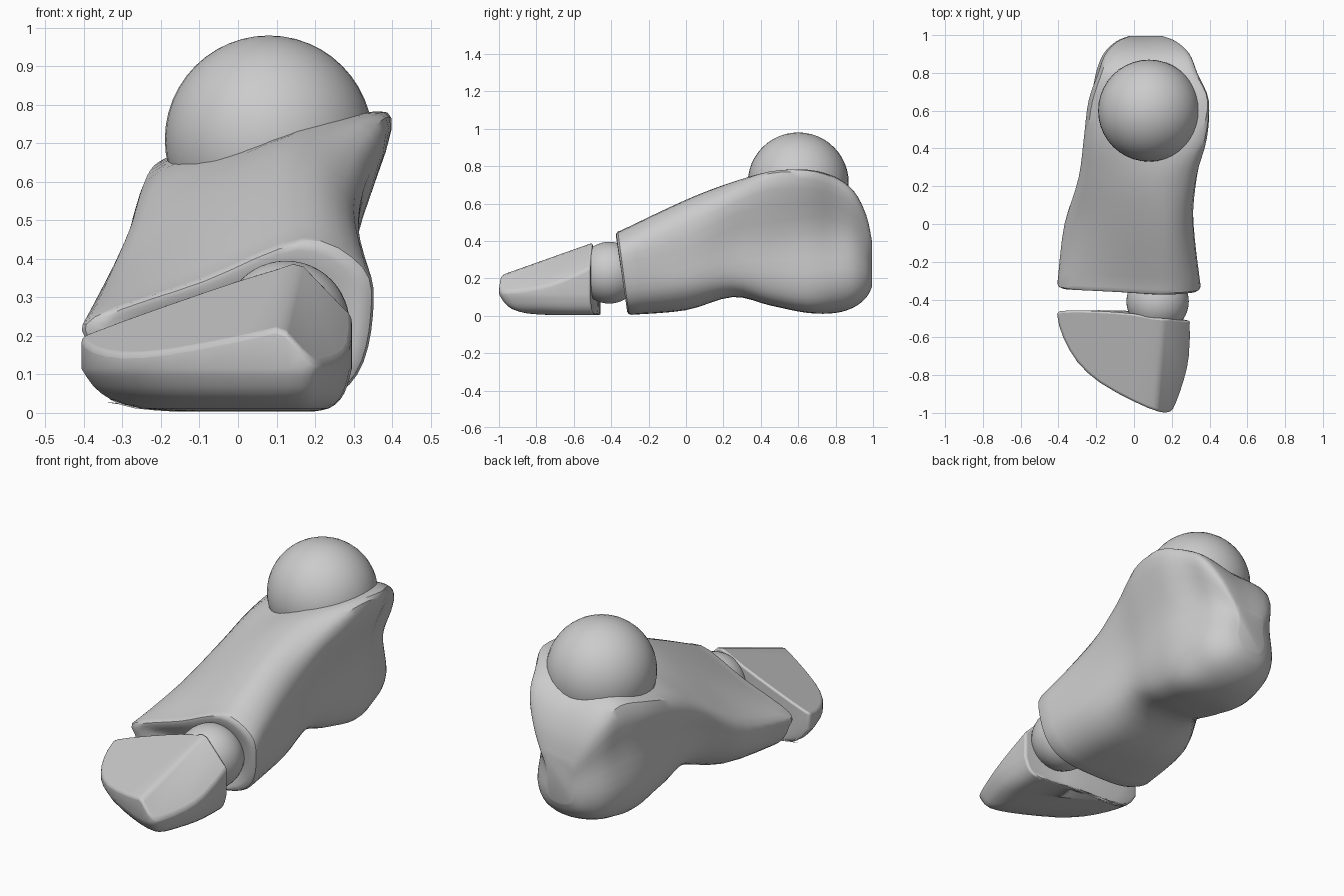
import bpy, bmesh
from mathutils import Vector

if "Cube" in bpy.data.objects:
    bpy.data.objects.remove(bpy.data.objects["Cube"])


def spline(pts, n, closed):
    """Catmull-Rom curve through pts, n steps per span."""
    out, m = [], len(pts)
    get = (lambda i: pts[i % m]) if closed else (lambda i: pts[max(0, min(m - 1, i))])
    for i in range(m if closed else m - 1):
        a, b, c, d = (get(i + k) for k in (-1, 0, 1, 2))
        for s in range(n):
            t = s / n
            out.append(0.5 * (2 * b + (c - a) * t + (2 * a - 5 * b + 4 * c - d) * t * t
                              + (3 * b - a - 3 * c + d) * t ** 3))
    if not closed:
        out.append(pts[-1])
    return out


def bridge(bm, rings):
    vs = [[bm.verts.new(p) for p in r] for r in rings]
    for a, b in zip(vs, vs[1:]):
        for i in range(len(a)):
            j = (i + 1) % len(a)
            bm.faces.new((a[i], a[j], b[j], b[i]))
    return vs


def finish(bm, name, bevel=0):
    bmesh.ops.recalc_face_normals(bm, faces=bm.faces[:])
    me = bpy.data.meshes.new(name)
    bm.to_mesh(me)
    bm.free()
    ob = bpy.data.objects.new(name, me)
    bpy.context.collection.objects.link(ob)
    bpy.ops.object.select_all(action='DESELECT')
    bpy.context.view_layer.objects.active = ob
    ob.select_set(True)
    if bevel:
        mod = ob.modifiers.new("soft_edges", 'BEVEL')
        mod.width, mod.segments, mod.limit_method, mod.angle_limit = bevel, 3, 'ANGLE', 0.6
        mod.use_clamp_overlap = False
    bpy.ops.object.shade_smooth_by_angle(angle=0.6)
    return ob


# Foot body: cross-sections along y, each running from the top left edge clockwise
sections = {
    -0.34: [(-.38, .25), (-.1, .35), (.17, .455), (.33, .38), (.35, .25), (.31, .1),
            (.2, .02), (0, .005), (-.2, .02), (-.34, .09), (-.39, .18)],
    0.0: [(-.34, .34), (-.1, .5), (.16, .62), (.30, .53), (.31, .3), (.29, .14),
          (.18, .045), (0, .03), (-.18, .045), (-.31, .12), (-.36, .22)],
    0.25: [(-.28, .48), (-.06, .62), (.17, .715), (.33, .65), (.285, .4), (.26, .2),
           (.18, .12), (.03, .10), (-.13, .12), (-.22, .2), (-.26, .34)],
    0.45: [(-.25, .58), (0, .69), (.27, .765), (.385, .73), (.30, .42), (.28, .19),
           (.21, .08), (.05, .055), (-.13, .08), (-.22, .18), (-.24, .36)],
    0.65: [(-.22, .64), (.08, .715), (.34, .78), (.395, .73), (.30, .45), (.30, .18),
           (.23, .045), (.05, .015), (-.14, .045), (-.22, .18), (-.22, .42)],
    0.8: [(-.17, .66), (.08, .70), (.28, .74), (.335, .69), (.255, .45), (.28, .2),
          (.21, .06), (.05, .015), (-.13, .06), (-.2, .2), (-.18, .42)],
}
rings = [[Vector((x, y, z)) for x, z in pts] for y, pts in sections.items()]
for p in rings[0]:
    p.y = -0.29 - 0.13 * p.z
# Heel closes with shrinking copies of the last section
for y, s in ((.90, .85), (.965, .60), (.995, .33)):
    rings.append([Vector((.06 + (p.x - .06) * s, y, .225 + (p.z - .225) * s)) for p in rings[5]])
rings = [spline(r, 4, True) for r in rings]
columns = [spline(list(c), 4, False) for c in zip(*rings)]
rings = [list(r) for r in zip(*columns)]
# Rounded front end, slightly hollow behind the ball
front = [[Vector((.05 + (p.x - .05) * s, p.y + d, .22 + (p.z - .22) * s)) for p in rings[0]]
         for s, d in ((.35, .02), (.7, -.01), (.86, -.025), (.93, -.024), (.98, -.015))]
bm = bmesh.new()
vs = bridge(bm, front + rings)
bm.faces.new(vs[0])
bm.faces.new(vs[-1])
finish(bm, "foot_body")

# Toe section: stacked plan outlines, cut off by two sloping planes and a softened ridge
plan = [(-.385, -.46), (-.405, -.49), (-.375, -.6), (-.3, -.73), (-.18, -.84), (0, -.94),
        (.13, -.993), (.19, -.993), (.22, -.95), (.265, -.82), (.29, -.7), (.295, -.53),
        (.275, -.51), (.1, -.495), (0, -.475), (-.2, -.46)]
outline = spline([Vector((x, y, 0)) for x, y in plan], 2, True)
# Layer values: height, width scale, length scale
layers = spline([Vector(v) for v in ((.004, .5, .5), (.012, .70, .72), (.035, .85, .87),
                                     (.07, .94, .95), (.115, 1, 1))], 2, False)
layers.append(Vector((.6, 1, 1)))
bm = bmesh.new()
vs = bridge(bm, [[Vector((.1 + (p.x - .1) * sx, -.455 + (p.y + .455) * sy, z)) for p in outline]
                 for z, sx, sy in layers])
bm.faces.new(vs[0])
bm.faces.new(vs[-1])
left, right = Vector((-.367, -.32, 1)), Vector((1, -.45, 1))
ridge = left.normalized() + right.normalized()
for co, no in (((-.4, -.47, .2), left), ((.29, -.5, .265), right), ((.165, -.5, .385), ridge)):
    bmesh.ops.bisect_plane(bm, geom=bm.verts[:] + bm.edges[:] + bm.faces[:], dist=1e-5,
                           plane_co=co, plane_no=no, clear_outer=True)
    bmesh.ops.holes_fill(bm, edges=[e for e in bm.edges if e.is_boundary], sides=0)
bmesh.ops.remove_doubles(bm, verts=bm.verts[:], dist=0.006)
finish(bm, "toe_section", 0.012)

# Ball joints
for name, co, r in (("ankle_ball", (.08, .60, .71), .27), ("toe_joint_ball", (.125, -.41, .23), .165)):
    bpy.ops.mesh.primitive_uv_sphere_add(segments=40, ring_count=24, radius=r, location=co)
    bpy.context.object.name = name
    bpy.ops.object.shade_smooth_by_angle(angle=0.6)
